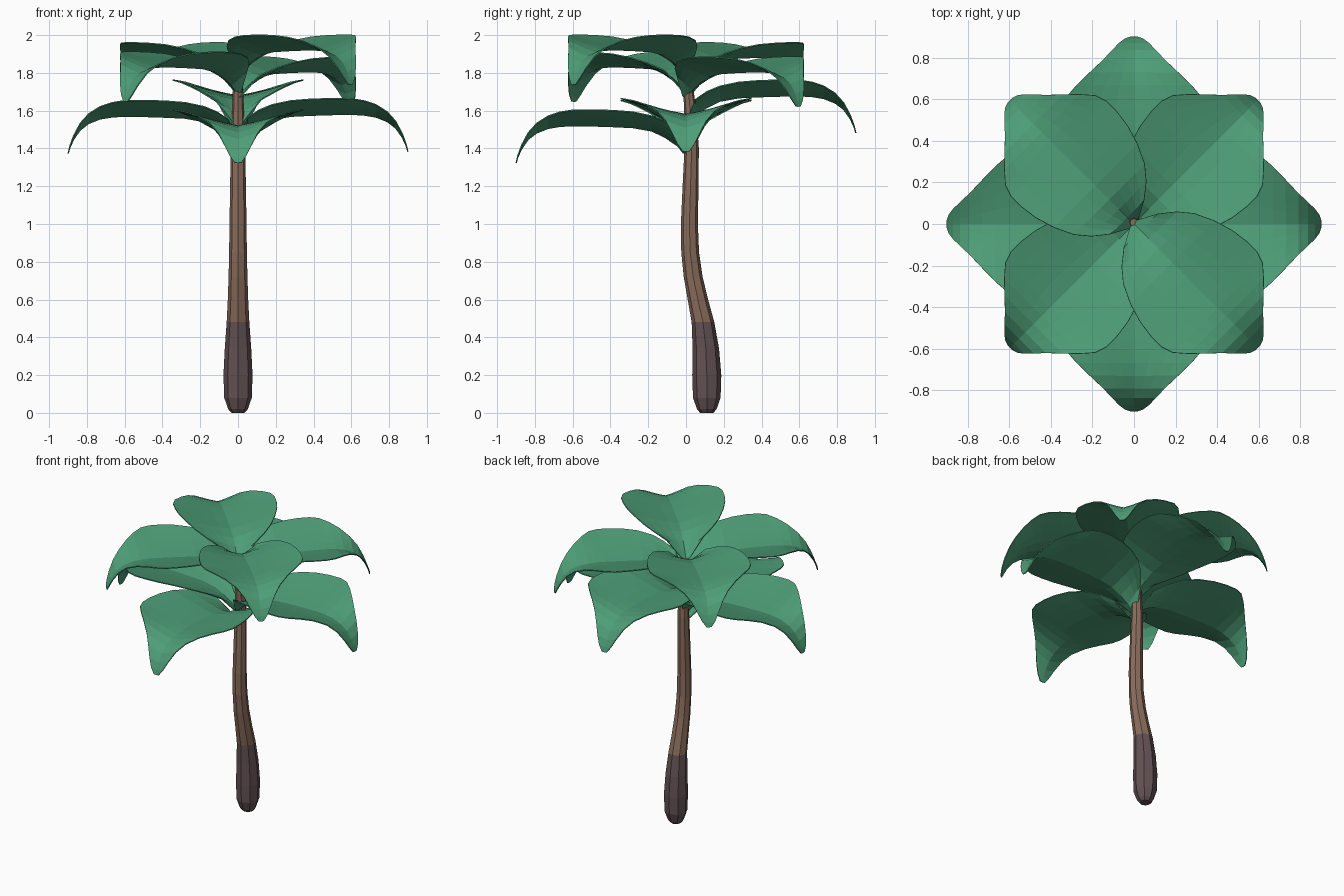
import bpy, bmesh, math
from mathutils import Vector, Matrix

if "Cube" in bpy.data.objects:
    bpy.data.objects.remove(bpy.data.objects["Cube"])


def material(name, rgb):
    m = bpy.data.materials.new(name)
    m.diffuse_color = (*rgb, 1)
    m.use_nodes = True
    m.node_tree.nodes["Principled BSDF"].inputs["Base Color"].default_value = m.diffuse_color
    return m


GREEN = material("leaf green", (0.075, 0.34, 0.185))
BROWN = material("bark brown", (0.25, 0.15, 0.105))
DARK = material("dark bark", (0.125, 0.083, 0.088))


def finish(name, bm, mats):
    bmesh.ops.recalc_face_normals(bm, faces=bm.faces)
    me = bpy.data.meshes.new(name)
    bm.to_mesh(me)
    bm.free()
    for m in mats:
        me.materials.append(m)
    ob = bpy.data.objects.new(name, me)
    bpy.context.collection.objects.link(ob)
    return ob


# Trunk: eight-sided rings (z, y centre, radius) along a bent path
RINGS = [(0.00, 0.11, 0.035), (0.02, 0.11, 0.052), (0.08, 0.11, 0.073),
         (0.20, 0.11, 0.077), (0.34, 0.105, 0.070), (0.48, 0.09, 0.060),
         (0.60, 0.063, 0.054), (0.72, 0.038, 0.050), (0.85, 0.022, 0.047),
         (1.00, 0.018, 0.045), (1.20, 0.024, 0.042), (1.40, 0.030, 0.038),
         (1.60, 0.022, 0.032), (1.72, 0.012, 0.027), (1.79, 0.006, 0.020)]
bm = bmesh.new()
rows = [[bm.verts.new((r * math.cos(k * math.pi / 4), y + r * math.sin(k * math.pi / 4), z))
         for k in range(8)] for z, y, r in RINGS]
for a, b in zip(rows, rows[1:]):
    for k in range(8):
        bm.faces.new((a[k], a[(k + 1) % 8], b[(k + 1) % 8], b[k]))
bm.faces.new(rows[0])
bm.faces.new(rows[-1])
for f in bm.faces:
    f.material_index = 1 if f.calc_center_median().z < 0.48 else 0
finish("trunk", bm, [BROWN, DARK])

# Leaf profile: distance out, half width, midrib height, edge lift over midrib
LEAF = [(0.00, 0.03, -0.14, 0.015), (0.05, 0.125, -0.093, 0.085),
        (0.11, 0.20, -0.052, 0.085), (0.18, 0.258, -0.018, 0.080),
        (0.28, 0.305, 0.000, 0.083), (0.38, 0.335, 0.005, 0.086),
        (0.47, 0.347, 0.008, 0.086), (0.55, 0.347, 0.010, 0.084),
        (0.61, 0.327, 0.010, 0.082), (0.67, 0.275, 0.006, 0.076),
        (0.73, 0.213, -0.004, 0.066), (0.79, 0.150, -0.028, 0.052),
        (0.835, 0.107, -0.062, 0.036), (0.87, 0.072, -0.112, 0.020),
        (0.89, 0.045, -0.155, 0.008), (0.899, 0.018, -0.187, 0.002)]
ACROSS = [-1, -0.75, -0.5, -0.25, 0, 0.25, 0.5, 0.75, 1]


def leaf(name, angle, height, scale):
    bm = bmesh.new()
    grid = [[bm.verts.new((u, w * t, rib + lift * abs(t) ** 1.15)) for t in ACROSS]
            for u, w, rib, lift in LEAF]
    for a, b in zip(grid, grid[1:]):
        for k in range(len(ACROSS) - 1):
            bm.faces.new((a[k], b[k], b[k + 1], a[k + 1]))
    bm.transform(Matrix.Translation((0, 0, height))
                 @ Matrix.Rotation(math.radians(angle), 4, 'Z') @ Matrix.Scale(scale, 4))
    ob = finish(name, bm, [GREEN])
    mod = ob.modifiers.new("thickness", 'SOLIDIFY')
    mod.thickness = 0.006
    mod.offset = 0


# Four lower leaves along the axes, four upper leaves on the diagonals
for name, angle, height in [("front", -90, 1.51), ("right", 0, 1.57),
                            ("back", 90, 1.668), ("left", 180, 1.56)]:
    leaf("lower_leaf_" + name, angle, height, 1.0)
for name, angle, height in [("front_right", -45, 1.912), ("back_right", 45, 1.796),
                            ("back_left", 135, 1.872), ("front_left", 225, 1.822)]:
    leaf("upper_leaf_" + name, angle, height, 0.935)
